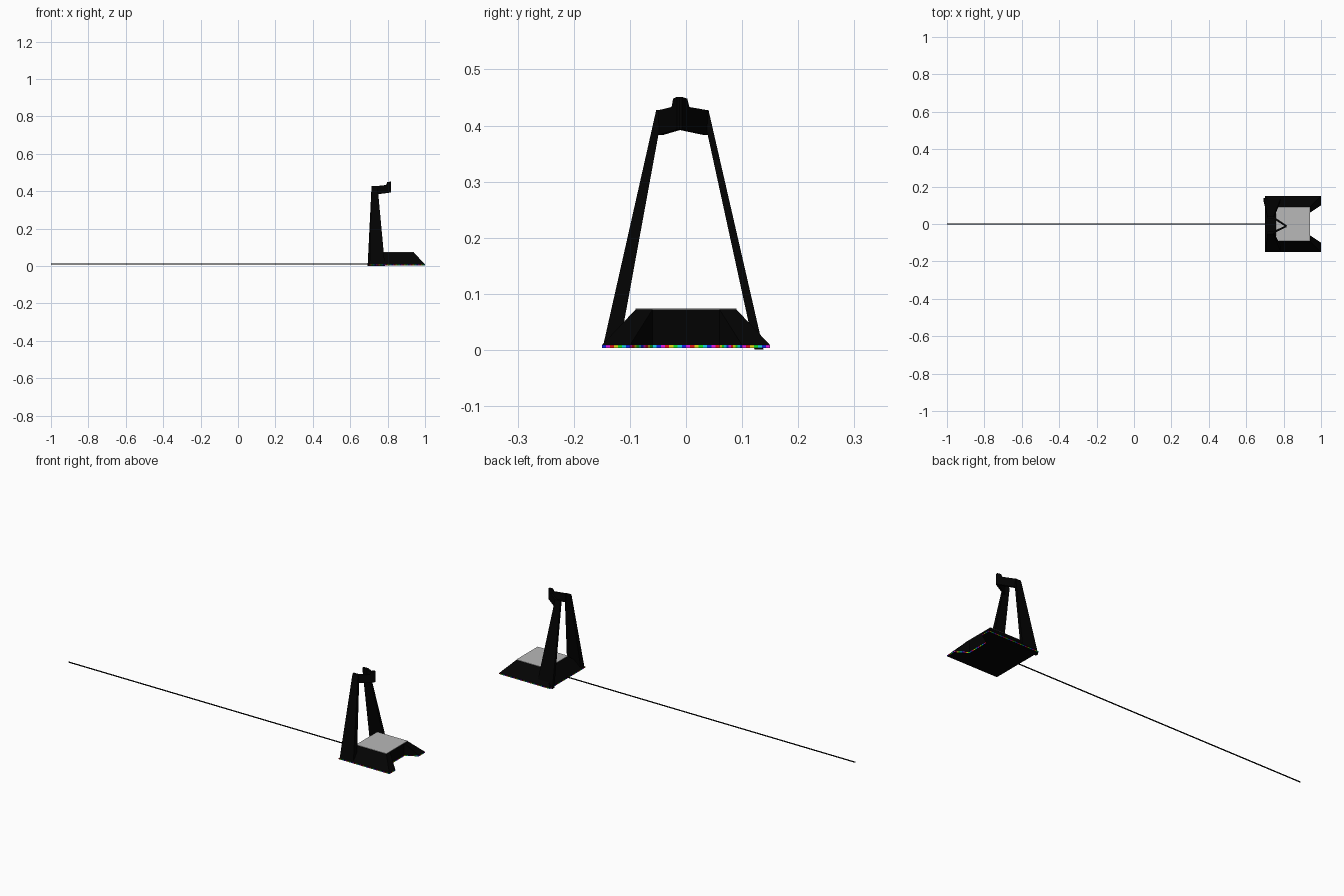
import bpy, bmesh, math
from mathutils import Vector

if "Cube" in bpy.data.objects:
    bpy.data.objects.remove(bpy.data.objects["Cube"])


def material(name, rgb):
    m = bpy.data.materials.new(name)
    m.diffuse_color = (*rgb, 1)
    m.use_nodes = True
    m.node_tree.nodes["Principled BSDF"].inputs["Base Color"].default_value = m.diffuse_color
    return m


BLACK = material("matt black", (0.0008, 0.0008, 0.0008))
GREY = material("pad grey", (0.48, 0.48, 0.48))
LIGHTS = [material("light " + n, c) for n, c in (
    ("red", (1, 0.01, 0.01)), ("yellow", (1, 0.9, 0.01)), ("green", (0.01, 0.9, 0.02)),
    ("cyan", (0.01, 0.8, 1)), ("blue", (0.01, 0.02, 1)), ("magenta", (0.9, 0.01, 0.9)))]


def loft(bm, low, high, mat=0):
    """Closed solid between two matching outlines."""
    a = [bm.verts.new(p) for p in low]
    b = [bm.verts.new(p) for p in high]
    n = len(a)
    faces = [bm.faces.new(a[::-1]), bm.faces.new(b)]
    for i in range(n):
        j = (i + 1) % n
        faces.append(bm.faces.new((a[i], a[j], b[j], b[i])))
    for f in faces:
        f.material_index = mat


def finish(name, bm, mats):
    bmesh.ops.remove_doubles(bm, verts=bm.verts, dist=1e-5)
    bmesh.ops.recalc_face_normals(bm, faces=bm.faces)
    me = bpy.data.meshes.new(name)
    bm.to_mesh(me)
    bm.free()
    for m in mats:
        me.materials.append(m)
    ob = bpy.data.objects.new(name, me)
    bpy.context.collection.objects.link(ob)
    return ob


def rect(x0, x1, y0, y1, z):
    return [(x0, y0, z), (x1, y0, z), (x1, y1, z), (x0, y1, z)]


# Base: sloped block with a notch between two front feet
LOW, HIGH = 0.0035, 0.0085
half = [(0.70, -0.15), (1.0, -0.15), (1.0, -0.10), (0.94, -0.06)]
outline = half + [(x, -y) for x, y in reversed(half)]
half_top = [(0.76, -0.09), (0.94, -0.09), (0.94, -0.06), (0.94, -0.06)]
top = half_top + [(x, -y) for x, y in reversed(half_top)]
bm = bmesh.new()
loft(bm, [(x, y, HIGH) for x, y in outline], [(x, y, 0.072) for x, y in top])
finish("base", bm, [BLACK])

# Flat black underside
bm = bmesh.new()
bm.faces.new([bm.verts.new((x, y, LOW)) for x, y in reversed(outline)])
under = finish("underside", bm, [BLACK])
under.data.polygons[0].flip() if under.data.polygons[0].normal.z > 0 else None

# Grey pad on top of the base
bm = bmesh.new()
loft(bm, rect(0.76, 0.94, -0.09, 0.09, 0.0715), rect(0.76, 0.94, -0.09, 0.09, 0.074))
finish("top_pad", bm, [GREY])

# Band of small coloured lights between base and underside
bm = bmesh.new()
count = 0
for i, p in enumerate(outline):
    a, b = Vector(p), Vector(outline[(i + 1) % len(outline)])
    steps = max(2, round((b - a).length / 0.0075))
    for k in range(steps):
        s, e = a.lerp(b, k / steps), a.lerp(b, (k + 1) / steps)
        f = bm.faces.new([bm.verts.new(q) for q in (
            (*s, LOW), (*e, LOW), (*e, HIGH), (*s, HIGH))])
        f.material_index = count % 6
        count += 1
finish("light_band", bm, LIGHTS)

# Two tapering legs leaning in towards the top
for side, x, z, foot, head in (
        ("left", 0.704, HIGH, (-0.1475, -0.118), (-0.053, -0.041)),
        ("right", 0.693, 0.001, (0.122, 0.138), (0.029, 0.040))):
    bm = bmesh.new()
    loft(bm, rect(x, 0.785, *foot, z), rect(0.714, 0.746, *head, 0.428))
    finish(side + "_leg", bm, [BLACK])

# Hook: two arms meeting in a V with a raised tip
profile = [(0, 0.383), (1, 0.393), (1, 0.451), (0.8, 0.448), (0.72, 0.433), (0, 0.427)]
tip = Vector((0.815, -0.0115))
for side, y in (("left", -0.046), ("right", 0.036)):
    start = Vector((0.742, y))
    d = (tip - start).normalized()
    w = Vector((-d.y, d.x)) * 0.005
    bm = bmesh.new()
    loft(bm, [(*(start.lerp(tip, t) - w), z) for t, z in profile],
         [(*(start.lerp(tip, t) + w), z) for t, z in profile])
    finish(side + "_hook_arm", bm, [BLACK])

# Long straight cable
bpy.ops.mesh.primitive_cylinder_add(vertices=12, radius=0.003, depth=1.72,
                                    location=(-0.14, 0, 0.010),
                                    rotation=(0, math.pi / 2, 0))
cable = bpy.context.object
cable.name = "cable"
cable.data.materials.append(BLACK)
bpy.ops.object.shade_smooth_by_angle()
